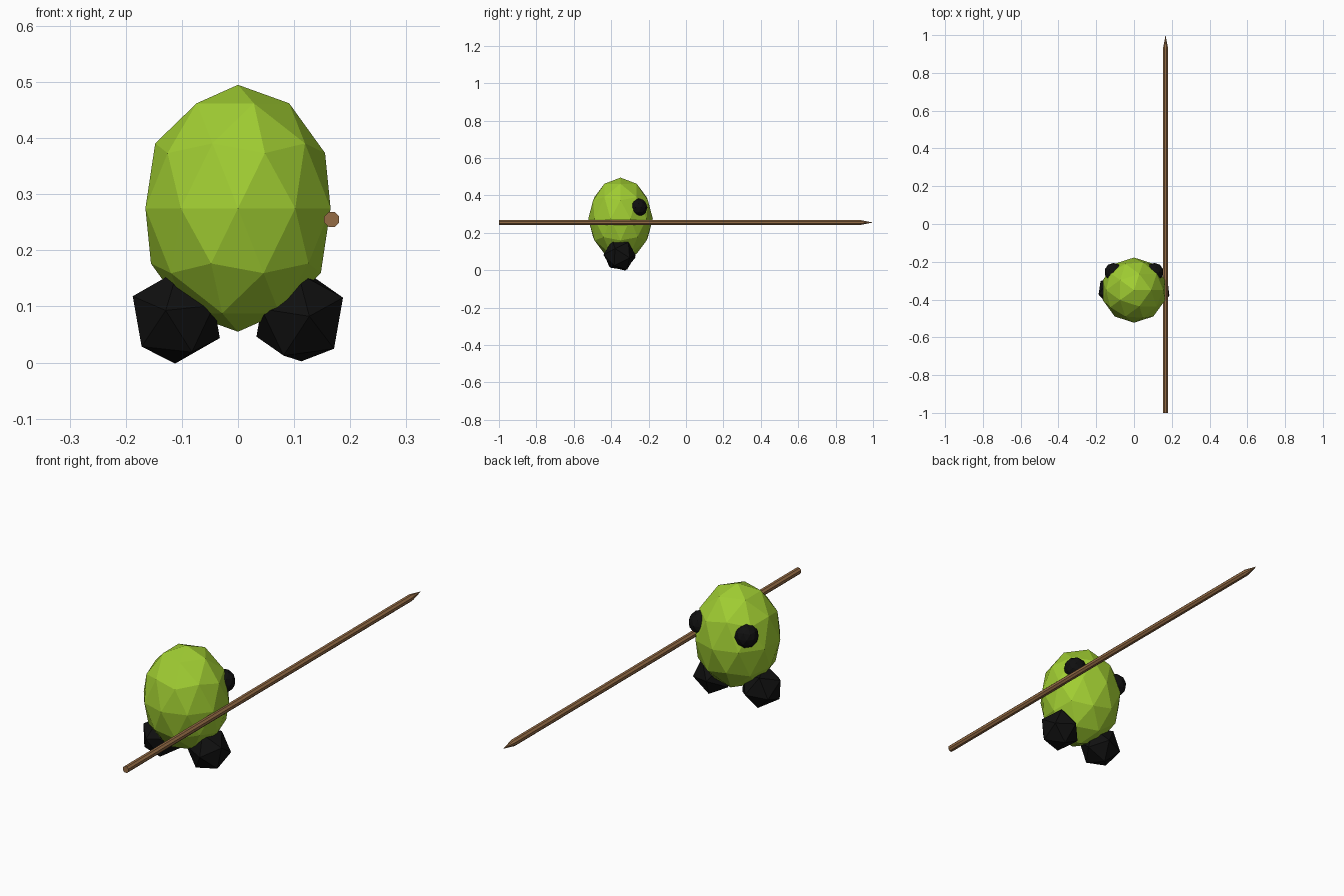
import bpy, bmesh, math
from mathutils import Matrix, Vector

if "Cube" in bpy.data.objects:
    bpy.data.objects.remove(bpy.data.objects["Cube"])


def material(name, rgb):
    m = bpy.data.materials.new(name)
    m.diffuse_color = (*rgb, 1)
    m.use_nodes = True
    m.node_tree.nodes["Principled BSDF"].inputs["Base Color"].default_value = m.diffuse_color
    return m


GREEN = material("lime green", (0.352, 0.610, 0.032))
BLACK = material("black", (0.005, 0.005, 0.005))
BROWN = material("wood brown", (0.300, 0.150, 0.060))


def add_object(name, bm, mat):
    bmesh.ops.recalc_face_normals(bm, faces=bm.faces)
    me = bpy.data.meshes.new(name)
    bm.to_mesh(me)
    bm.free()
    me.materials.append(mat)
    ob = bpy.data.objects.new(name, me)
    bpy.context.collection.objects.link(ob)
    return ob


def ico(name, center, size, mat):
    bm = bmesh.new()
    bmesh.ops.create_icosphere(bm, subdivisions=2, radius=1)
    bmesh.ops.transform(bm, matrix=Matrix.LocRotScale(center, None, size), verts=bm.verts)
    return add_object(name, bm, mat)


def foot(name, side, spin):
    """Twenty-sided foot, one face turned outward and tilted."""
    r = 0.088
    bm = bmesh.new()
    tilt = Matrix.Rotation(math.radians(10), 3, 'Y')
    for k in range(6):
        a = math.radians(60 * k + spin)
        sign = 1 if k % 2 == 0 else -1
        for x, rad in ((0.795 * sign, 0.607), (-0.188 * sign, 0.982)):
            p = tilt @ Vector((x, rad * math.cos(a), rad * math.sin(a))) * r
            bm.verts.new((side * (p.x + 0.11), p.y - 0.355, p.z + 0.081))
    bmesh.ops.convex_hull(bm, input=bm.verts)
    return add_object(name, bm, BLACK)


# Faceted egg body
ico("body", (0, -0.35, 0.275), (0.1735, 0.1725, 0.22), GREEN)

# Eyes on the back side, and feet
for side, label, spin in ((-1, "left", -10), (1, "right", -3)):
    ico(label + "_eye", (side * 0.108, -0.255, 0.335), (0.049, 0.049, 0.049), BLACK)
    foot(label + "_foot", side, spin)

# Spear: octagonal shaft with a pointed end
bm = bmesh.new()
rings = []
for y in (-1.0, 0.93):
    rings.append([bm.verts.new((0.167 + 0.0145 * math.cos(a), y, 0.255 + 0.0145 * math.sin(a)))
                  for a in (math.radians(22.5 + 45 * i) for i in range(8))])
tip = bm.verts.new((0.167, 1.0, 0.255))
bm.faces.new(rings[0])
for i in range(8):
    j = (i + 1) % 8
    bm.faces.new((rings[0][i], rings[0][j], rings[1][j], rings[1][i]))
    bm.faces.new((rings[1][i], rings[1][j], tip))
add_object("spear", bm, BROWN)
